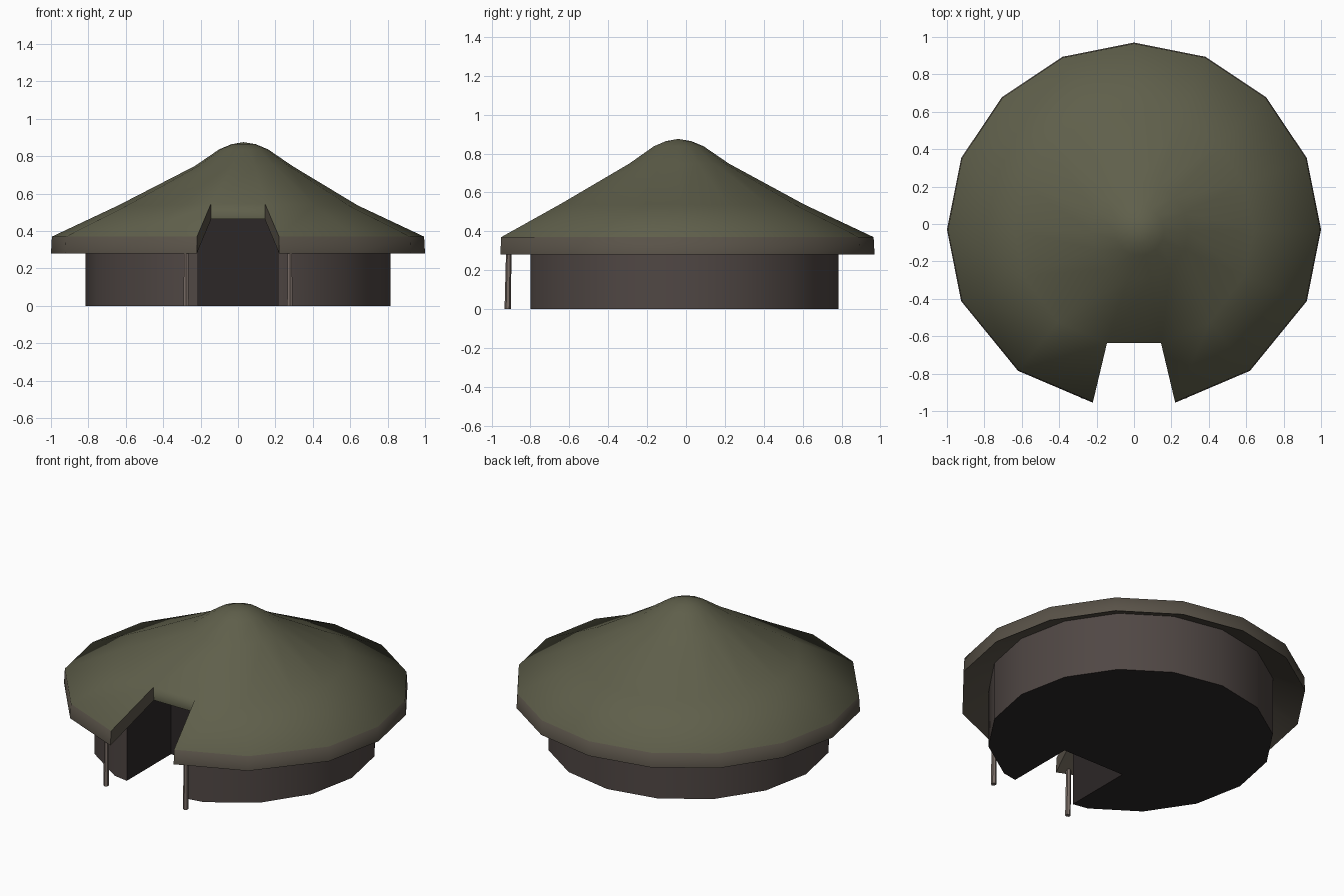
import bpy, bmesh, math
from mathutils import Vector

if "Cube" in bpy.data.objects:
    bpy.data.objects.remove(bpy.data.objects["Cube"])

CY = -0.03  # centre of the round plan


def material(name, rgb):
    m = bpy.data.materials.new(name)
    m.diffuse_color = (*rgb, 1)
    m.use_nodes = True
    m.node_tree.nodes["Principled BSDF"].inputs["Base Color"].default_value = m.diffuse_color
    return m


OLIVE = material("roof_olive", (0.115, 0.115, 0.07))
EAVE = material("eave_brown", (0.10, 0.085, 0.065))
MUD = material("wall_brown", (0.08, 0.063, 0.058))
DARK = material("porch_dark", (0.025, 0.02, 0.02))
WOOD = material("post_wood", (0.19, 0.15, 0.13))


def polar(deg, r, z, dx=0.0):
    a = math.radians(deg)
    return (r * math.sin(a) + dx, CY - r * math.cos(a) - dx * 0.3, z)


def finish(bm, name, mats, angle):
    bmesh.ops.recalc_face_normals(bm, faces=bm.faces)
    me = bpy.data.meshes.new(name)
    bm.to_mesh(me)
    bm.free()
    for m in mats:
        me.materials.append(m)
    ob = bpy.data.objects.new(name, me)
    bpy.context.collection.objects.link(ob)
    bpy.ops.object.select_all(action='DESELECT')
    ob.select_set(True)
    bpy.context.view_layer.objects.active = ob
    bpy.ops.object.shade_smooth_by_angle(angle=math.radians(angle))
    return ob


# Thick conical roof with a notch over the entrance
half = [13.4, 39.4, 67.5, 90, 112.5, 135, 157.5, 180]
angles = half + [360 - a for a in reversed(half[:-1])]
rows = [(0.26, 0.66), (0.635, 0.455), (1.0, 0.28), (0.995, 0.37),
        (0.64, 0.537), (0.26, 0.748), (0.13, 0.837), (0.065, 0.864)]
n = len(angles)
bm = bmesh.new()
grid = []
for k, (r, z) in enumerate(rows):
    ring = []
    for i, a in enumerate(angles):
        edge = min(i, n - 1 - i)
        s, dz = 1.0, 0.0
        if k in (2, 3):
            s = {0: 0.951, 1: 0.977}.get(edge, 1.0)
        elif k in (1, 4) and edge == 0:
            s, dz = 0.975, 0.008
        ring.append(bm.verts.new(polar(a, r * s, z + dz, 0.03 if k >= 5 else 0)))
    grid.append(ring)
apex = bm.verts.new((0.03, CY - 0.01, 0.875))
for k in range(len(rows) - 1):
    for i in range(n):
        if i == n - 1 and k in (1, 2, 3):
            continue  # entrance gap
        j = (i + 1) % n
        f = bm.faces.new((grid[k][i], grid[k][j], grid[k + 1][j], grid[k + 1][i]))
        f.material_index = 1 if k <= 2 else 0
for i in range(n):
    bm.faces.new((grid[-1][i], grid[-1][(i + 1) % n], apex))
bm.faces.new(grid[0])
# cut faces of the notch
for c in (0, n - 1):
    bm.faces.new([grid[k][c] for k in (1, 2, 3, 4)]).material_index = 1
bm.faces.new((grid[1][0], grid[1][-1], grid[4][-1], grid[4][0]))
finish(bm, "roof", [OLIVE, EAVE], 70)

# Round wall with a recessed rectangular porch and a closed floor
PX, PY0, PY1 = 0.215, -0.80, -0.36
outline = [(PX, PY1, 0.62), (PX, PY0, 0.385)]
outline += [polar(22.5 * i, 0.815, 0.38) for i in range(1, 16)]
outline += [(-PX, PY0, 0.385), (-PX, PY1, 0.62)]
bm = bmesh.new()
low = [bm.verts.new((x, y, 0)) for x, y, z in outline]
top = [bm.verts.new(p) for p in outline]
m = len(outline)
for i in range(m):
    j = (i + 1) % m
    f = bm.faces.new((low[i], low[j], top[j], top[i]))
    f.material_index = 1 if i in (0, m - 2, m - 1) else 0
bm.faces.new(low).material_index = 1
finish(bm, "round_wall", [MUD, DARK], 40)

# Slim porch posts
for side, name in ((1, "right_post"), (-1, "left_post")):
    bm = bmesh.new()
    bmesh.ops.create_cone(bm, cap_ends=True, segments=6, radius1=0.016,
                          radius2=0.014, depth=0.33)
    for v in bm.verts:
        v.co += Vector((side * 0.277, -0.914 + 0.02 * v.co.z, 0.165))
    finish(bm, name, [WOOD], 40)
